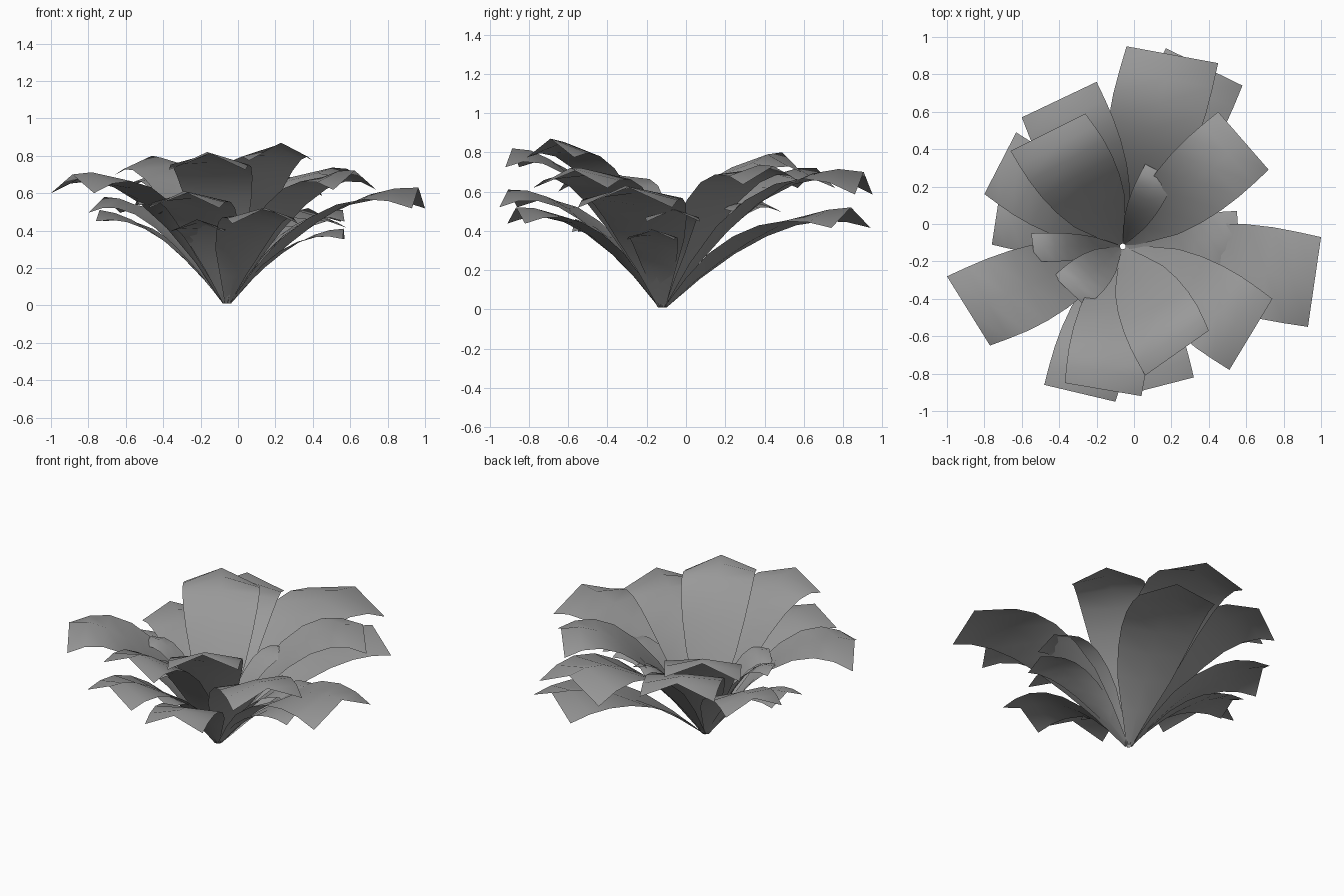
import bpy, bmesh
from mathutils import Vector

if "Cube" in bpy.data.objects:
    bpy.data.objects.remove(bpy.data.objects["Cube"])

# Each leaf: tip corner A (x, y), tip corner B (x, y), midrib tip height, arch
LEAVES = {
    "upper_leaf": [
        (-0.04, 0.95, 0.45, 0.86, 0.70, 1.17),
        (0.45, 0.60, 0.72, 0.29, 0.73, 1.12),
        (0.74, -0.40, 0.51, -0.78, 0.72, 1.08),
        (0.40, -0.57, 0.06, -0.81, 0.87, 1.00),
        (0.04, -0.92, -0.37, -0.85, 0.82, 1.03),
        (-0.77, -0.65, -1.00, -0.28, 0.70, 1.15),
        (-0.66, 0.39, -0.26, 0.59, 0.80, 1.03),
        (-0.60, 0.57, -0.20, 0.76, 0.72, 1.08),
    ],
    "lower_leaf": [
        (0.17, 0.94, 0.58, 0.74, 0.52, 0.98),
        (1.00, -0.07, 0.93, -0.55, 0.63, 1.05),
        (0.32, -0.82, -0.03, -0.91, 0.52, 1.05),
        (-0.10, -0.95, -0.48, -0.86, 0.61, 1.05),
        (-0.80, 0.16, -0.63, 0.49, 0.58, 1.02),
        (-0.76, -0.11, -0.72, 0.15, 0.51, 0.95),
        (-0.08, -0.58, -0.36, -0.55, 0.46, 0.95),
    ],
    "small_leaf": [
        (0.55, 0.07, 0.57, -0.20, 0.51, 1.05),
        (0.57, -0.06, 0.56, -0.30, 0.41, 1.00),
        (0.06, 0.32, 0.22, 0.24, 0.54, 1.05),
        (-0.53, -0.20, -0.55, -0.05, 0.57, 1.05),
        (-0.26, -0.44, -0.43, -0.28, 0.54, 1.05),
    ],
}
BASE = Vector((-0.06, -0.12, 0.01))
UP = Vector((0, 0, 1))
STEPS = 7

grey = bpy.data.materials.new("dark_grey")
grey.diffuse_color = (0.32, 0.32, 0.32, 1)
grey.use_nodes = True
grey.node_tree.nodes["Principled BSDF"].inputs["Base Color"].default_value = grey.diffuse_color


def interp(pairs, t):
    for (t0, v0), (t1, v1) in zip(pairs, pairs[1:]):
        if t <= t1:
            return v0 + (v1 - v0) * (t - t0) / (t1 - t0)
    return pairs[-1][1]


# Width and edge lift along the leaf: spoon-shaped root, roof-shaped tip
WIDTH = [(0, 0.08), (0.15, 0.42), (0.3, 0.74), (0.5, 0.96), (0.75, 1.03), (1, 1)]
CUP = [(0, 0.0), (0.25, 0.07), (0.5, 0.05), (0.75, -0.07), (1, -0.23)]


def make_leaf(name, ax, ay, bx, by, top, arch):
    a, b = Vector((ax, ay, 0)), Vector((bx, by, 0))
    width = (a - b).length
    across = (a - b).normalized()
    tip = (a + b) / 2 + UP * top
    out = tip - BASE
    out.z = 0
    start = BASE + out.normalized() * 0.015
    ctrl = start + out * 0.56
    ctrl.z = top * arch
    root_dir = out.normalized().cross(UP)
    if root_dir.dot(across) < 0:
        root_dir = -root_dir
    bm = bmesh.new()
    rows = []
    for i in range(STEPS + 1):
        t = i / STEPS
        p = start * (1 - t) ** 2 + ctrl * 2 * t * (1 - t) + tip * t * t
        tangent = (ctrl - start) * (1 - t) + (tip - ctrl) * t
        normal = tangent.cross(across).normalized()
        if normal.z < 0:
            normal = -normal
        # edges run parallel to the truncated tip, turned square near the root
        side = root_dir.lerp(across, t) * width / 2 * interp(WIDTH, t)
        lift = normal.lerp(UP, t) * width * interp(CUP, t)
        rows.append([bm.verts.new(q) for q in (p + side + lift, p, p - side + lift)])
    for r0, r1 in zip(rows, rows[1:]):
        for j in range(2):
            bm.faces.new((r0[j], r0[j + 1], r1[j + 1], r1[j]))
    for f in bm.faces:
        f.smooth = True
    bmesh.ops.recalc_face_normals(bm, faces=bm.faces)
    if sum(f.normal.z for f in bm.faces) < 0:
        bmesh.ops.reverse_faces(bm, faces=bm.faces)
    mesh = bpy.data.meshes.new(name)
    bm.to_mesh(mesh)
    bm.free()
    mesh.materials.append(grey)
    bpy.context.collection.objects.link(bpy.data.objects.new(name, mesh))


# Rosette of arching leaves growing from one root
for kind, rows in LEAVES.items():
    for n, row in enumerate(rows):
        make_leaf(f"{kind}_{n + 1}", *row)
